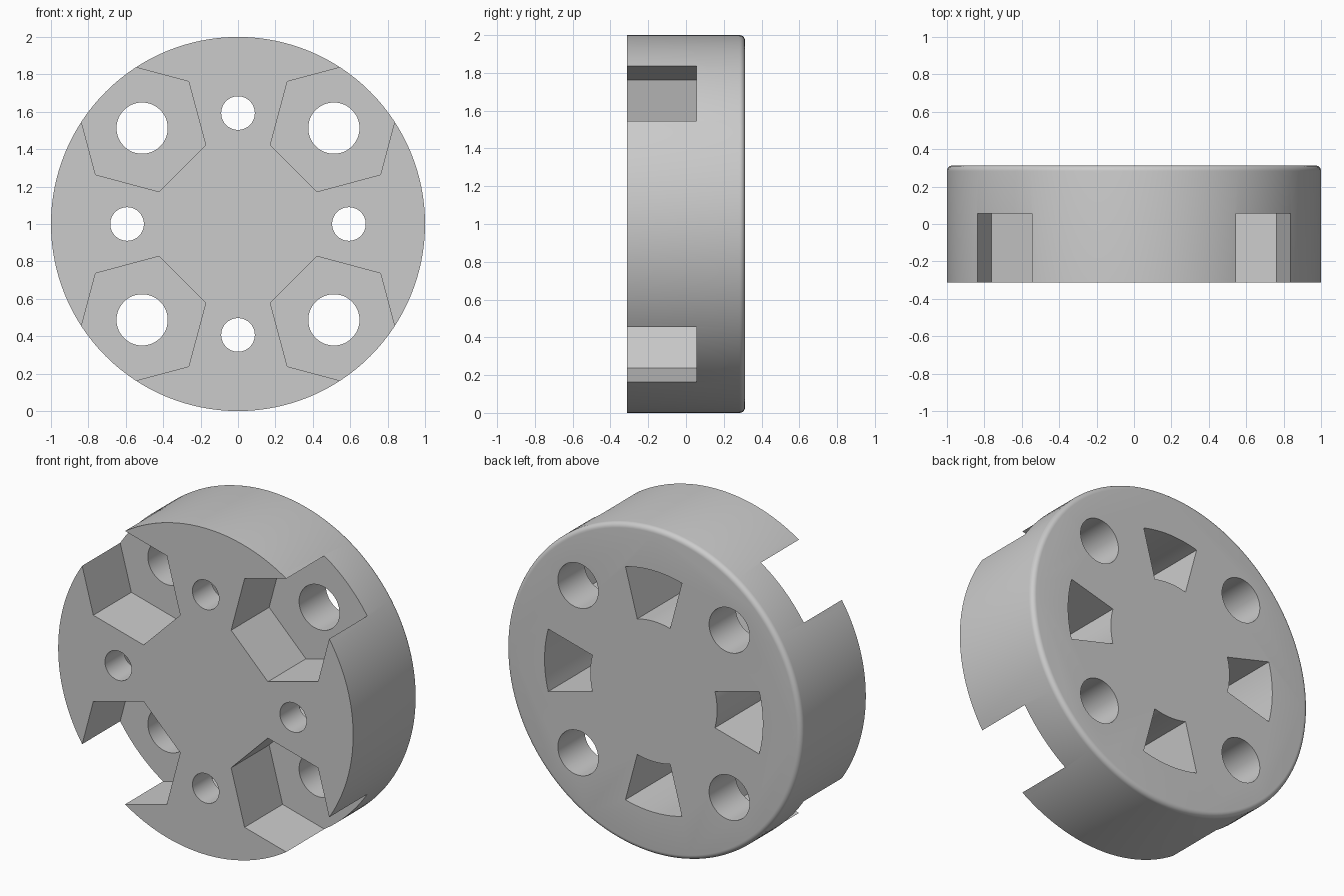
import bpy, bmesh, math
from math import sin, cos, pi, radians

cube = bpy.data.objects.get("Cube")
if cube:
    bpy.data.objects.remove(cube, do_unlink=True)

FRONT, BACK = -0.313, 0.313
FILLET = 0.03

grey = bpy.data.materials.new("light_grey")
grey.use_nodes = True
grey.diffuse_color = (0.6, 0.6, 0.6, 1)
grey.node_tree.nodes["Principled BSDF"].inputs["Base Color"].default_value = (0.6, 0.6, 0.6, 1)


def arc(cx, cz, r, a0, a1, n):
    """n + 1 points along an arc in the x-z plane."""
    return [(cx + r * cos(a0 + (a1 - a0) * i / n), cz + r * sin(a0 + (a1 - a0) * i / n))
            for i in range(n + 1)]


def circle(cx, cz, r, n, start=0.0):
    return arc(cx, cz, r, start, start + 2 * pi, n)[:-1]


def make_object(name, bm):
    bmesh.ops.recalc_face_normals(bm, faces=bm.faces)
    mesh = bpy.data.meshes.new(name)
    bm.to_mesh(mesh)
    bm.free()
    mesh.materials.append(grey)
    obj = bpy.data.objects.new(name, mesh)
    bpy.context.collection.objects.link(obj)
    return obj


def loft(name, rings):
    """Closed solid through rings given as (outline, y)."""
    bm = bmesh.new()
    loops = [[bm.verts.new((x, y, z + 1)) for x, z in pts] for pts, y in rings]
    n = len(loops[0])
    for a, b in zip(loops, loops[1:]):
        for i in range(n):
            j = (i + 1) % n
            bm.faces.new((a[i], a[j], b[j], b[i]))
    bm.faces.new(loops[0])
    bm.faces.new(loops[-1])
    return make_object(name, bm)


def prism(name, outline, y0, y1):
    return loft(name, [(outline, y0), (outline, y1)])


# Round body with a softened rear rim
rings = [(circle(0, 0, 1, 128), FRONT)]
for i in range(7):
    t = i / 6 * pi / 2
    rings.append((circle(0, 0, 1 - FILLET + FILLET * cos(t), 128),
                  BACK - FILLET + FILLET * sin(t)))
body = loft("wheel_body", rings)

# Cutters repeated every quarter turn
cutters = []
for k in range(4):
    diag = radians(45 + 90 * k)
    axis = radians(90 * k)
    dx, dz = 0.725 * cos(diag), 0.725 * sin(diag)
    ax, az = 0.593 * cos(axis), 0.593 * sin(axis)
    half = radians(15)
    sector = (arc(0, 0, 0.74, axis - half, axis + half, 12)
              + arc(0, 0, 0.43, axis + half, axis - half, 12))
    cutters += [
        prism("hex_pocket_cutter", circle(dx, dz, 0.352, 6, diag - pi / 6), -0.5, 0.055),
        prism("large_hole_cutter", circle(dx, dz, 0.137, 48), -0.6, 0.6),
        prism("rear_pocket_cutter", sector, -0.13, 0.5),
        prism("small_hole_cutter", circle(ax, az, 0.09, 40), -0.5, 0.0),
    ]

# Cut the pockets and holes, then discard the cutters
bpy.ops.object.select_all(action='DESELECT')
bpy.context.view_layer.objects.active = body
body.select_set(True)
for cutter in cutters:
    cutter.hide_render = True
    mod = body.modifiers.new("cut", 'BOOLEAN')
    mod.operation = 'DIFFERENCE'
    mod.solver = 'EXACT'
    mod.object = cutter
    bpy.ops.object.modifier_apply(modifier=mod.name)
    bpy.data.objects.remove(cutter, do_unlink=True)

bpy.ops.object.shade_smooth_by_angle(angle=radians(30))
